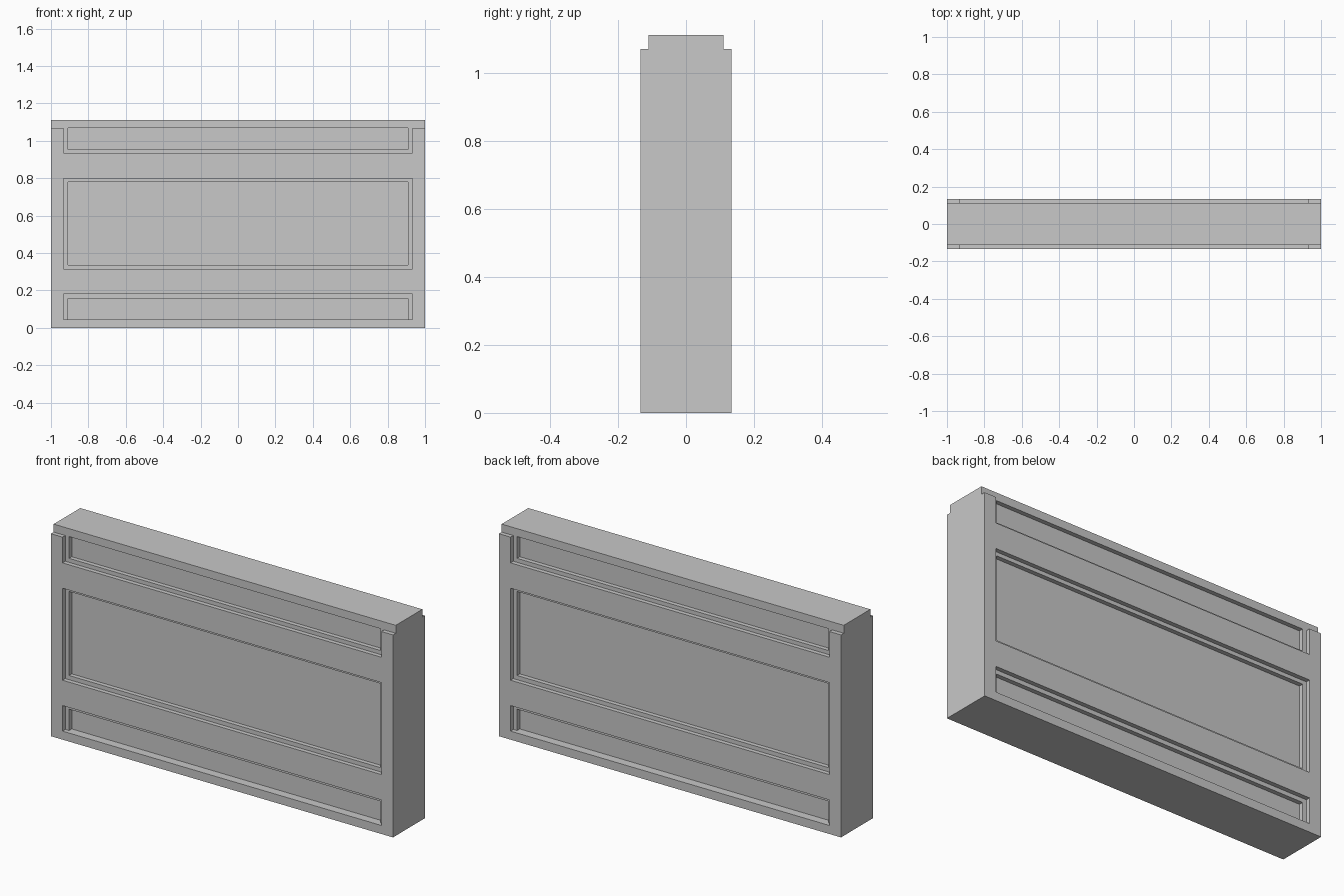
import bpy
import bmesh

default = bpy.data.objects.get("Cube")
if default:
    bpy.data.objects.remove(default, do_unlink=True)

# Plain grey finish
grey = bpy.data.materials.new("plain_grey")
grey.use_nodes = True
colour = (0.58, 0.58, 0.58, 1)
grey.diffuse_color = colour
grey.node_tree.nodes["Principled BSDF"].inputs["Base Color"].default_value = colour

FACE, STEP, PANEL = 0.134, 0.111, 0.088   # half thickness at each layer
SHOULDER, TOP = 1.07, 1.112


def link(name, bm):
    bm.normal_update()
    bmesh.ops.recalc_face_normals(bm, faces=bm.faces)
    mesh = bpy.data.meshes.new(name)
    bm.to_mesh(mesh)
    bm.free()
    mesh.materials.append(grey)
    obj = bpy.data.objects.new(name, mesh)
    bpy.context.collection.objects.link(obj)
    return obj


def cutter(half_x, z0, z1, depth, side):
    """Box that carves one face down to the given depth."""
    bm = bmesh.new()
    bmesh.ops.create_cube(bm, size=1)
    near, far = sorted((side * depth, side * 0.3))
    for v in bm.verts:
        v.co.x *= 2 * half_x
        v.co.y = near if v.co.y < 0 else far
        v.co.z = z0 if v.co.z < 0 else z1
    obj = link("recess_cutter", bm)
    obj.hide_render = True
    return obj


# Wall body: stepped cross-section swept along x
half = [(FACE, 0), (FACE, SHOULDER), (STEP, SHOULDER), (STEP, TOP)]
section = half + [(-y, z) for y, z in reversed(half)]
bm = bmesh.new()
end = bm.faces.new([bm.verts.new((-1, y, z)) for y, z in section])
swept = bmesh.ops.extrude_face_region(bm, geom=[end], use_keep_orig=True)
moved = [g for g in swept["geom"] if isinstance(g, bmesh.types.BMVert)]
bmesh.ops.translate(bm, verts=moved, vec=(2, 0, 0))
body = link("panelled_wall", bm)

# Stepped recesses: half width, bottom, top, depth
recesses = [
    (0.932, 0.934, 1.2, STEP), (0.91, 0.955, SHOULDER, PANEL),   # upper panel
    (0.932, 0.314, 0.80, STEP), (0.91, 0.336, 0.78, PANEL),      # middle panel
    (0.932, 0.045, 0.18, STEP), (0.91, 0.045, 0.158, PANEL),     # lower panel
]
cutters = []
for side in (-1, 1):
    for spec in recesses:
        tool = cutter(*spec, side)
        cutters.append(tool)
        mod = body.modifiers.new("recess", "BOOLEAN")
        mod.operation = "DIFFERENCE"
        mod.solver = "EXACT"
        mod.object = tool

# Bake the carving and drop the cutters
graph = bpy.context.evaluated_depsgraph_get()
carved = bpy.data.meshes.new_from_object(body.evaluated_get(graph))
body.modifiers.clear()
body.data = carved
for tool in cutters:
    bpy.data.objects.remove(tool, do_unlink=True)
